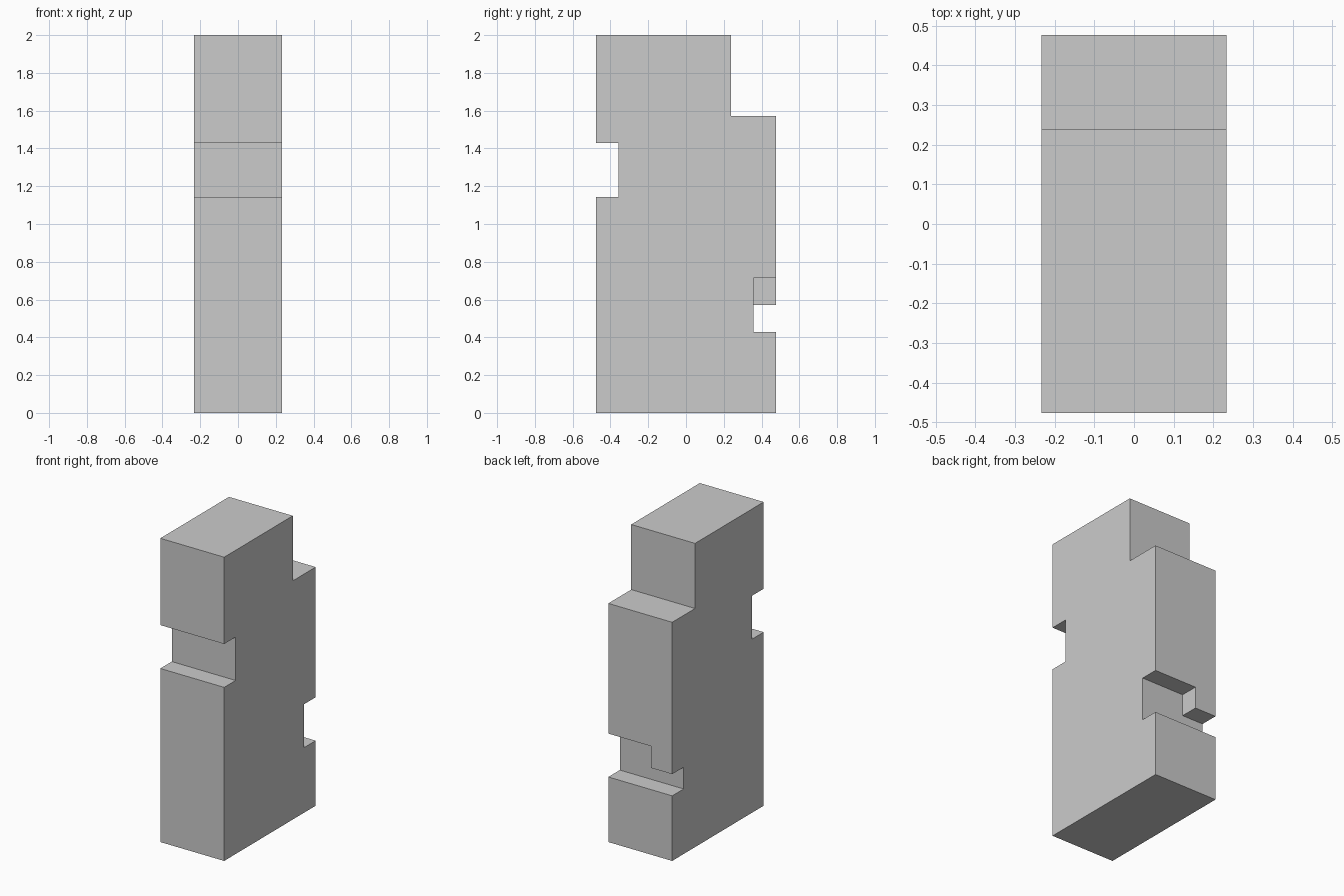
import bpy, bmesh
from mathutils import Vector

if "Cube" in bpy.data.objects:
    bpy.data.objects.remove(bpy.data.objects["Cube"])

U = 1 / 7            # height module
W, D = 0.2325, 0.476  # half width (x), half depth (y)


def prism(name, points, direction):
    """Extrude a closed planar outline along a direction."""
    bm = bmesh.new()
    face = bm.faces.new([bm.verts.new(p) for p in points])
    new = bmesh.ops.extrude_face_region(bm, geom=[face])["geom"]
    verts = [v for v in new if isinstance(v, bmesh.types.BMVert)]
    bmesh.ops.translate(bm, verts=verts, vec=Vector(direction))
    bmesh.ops.recalc_face_normals(bm, faces=bm.faces)
    mesh = bpy.data.meshes.new(name)
    bm.to_mesh(mesh)
    bm.free()
    obj = bpy.data.objects.new(name, mesh)
    bpy.context.collection.objects.link(obj)
    return obj


# Block: side profile with the front groove and the back top step
profile = [(-D, 0), (D, 0), (D, 11 * U), (D / 2, 11 * U), (D / 2, 14 * U),
           (-D, 14 * U), (-D, 10 * U), (-0.75 * D, 10 * U),
           (-0.75 * D, 8 * U), (-D, 8 * U)]
block = prism("notched_block", [(-W, y, z) for y, z in profile], (2 * W, 0, 0))

# Back groove: L-shaped outline that leaves a tab at the upper -x corner
outline = [(-W - 0.1, 3 * U), (W + 0.1, 3 * U), (W + 0.1, 5 * U),
           (-W / 3, 5 * U), (-W / 3, 4 * U), (-W - 0.1, 4 * U)]
cutter = prism("back_groove_cutter", [(x, 0.75 * D, z) for x, z in outline], (0, 0.5, 0))
cutter.hide_render = True

cut = block.modifiers.new("back_groove", "BOOLEAN")
cut.operation = "DIFFERENCE"
cut.solver = "EXACT"
cut.object = cutter
bpy.context.view_layer.objects.active = block
bpy.ops.object.modifier_apply(modifier=cut.name)
bpy.data.objects.remove(cutter)
